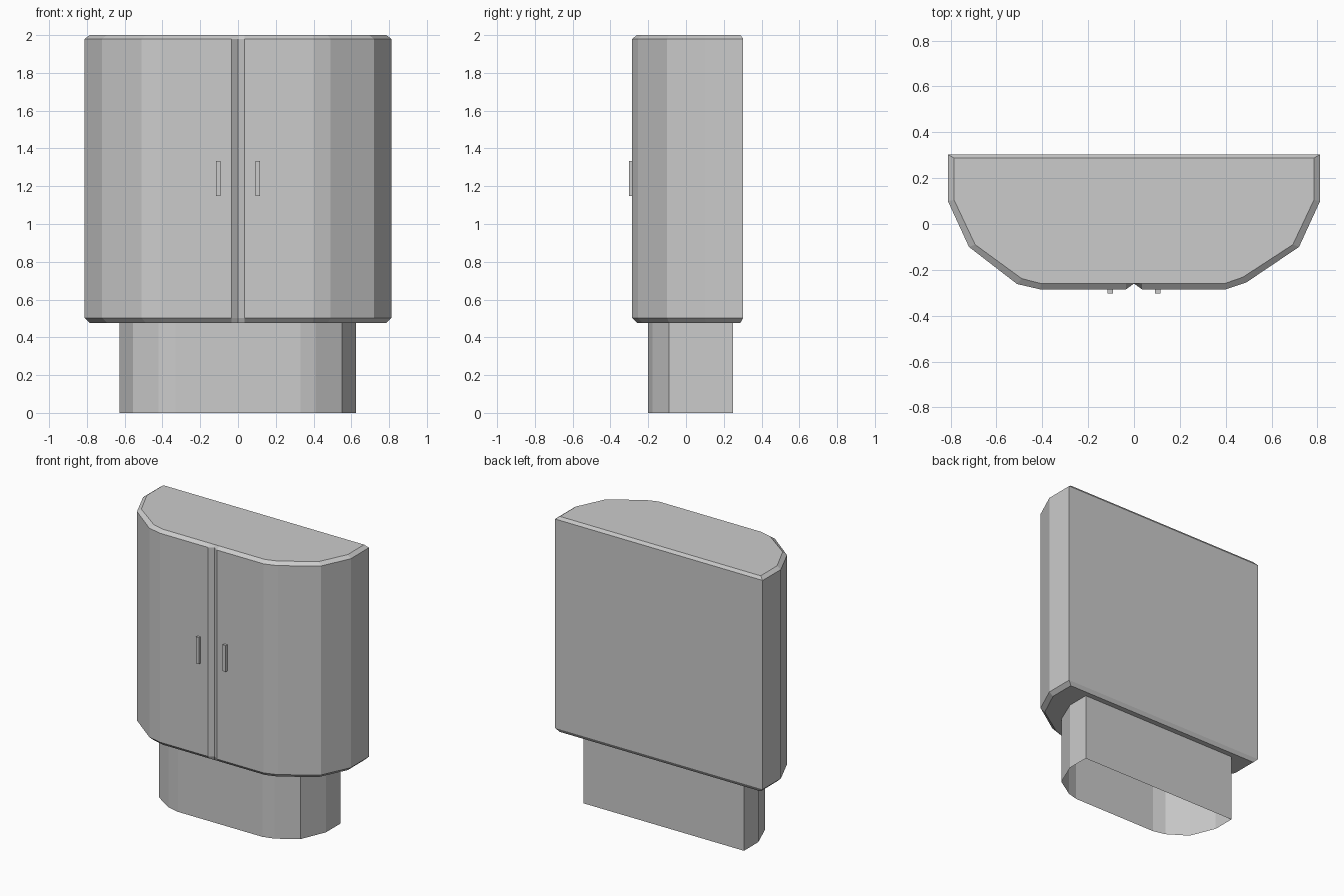
import bpy
import bmesh

cube = bpy.data.objects.get("Cube")
if cube:
    bpy.data.objects.remove(cube)

grey = bpy.data.materials.new("plain grey")
grey.use_nodes = True
colour = (0.6, 0.6, 0.6, 1)
grey.diffuse_color = colour
grey.node_tree.nodes["Principled BSDF"].inputs["Base Color"].default_value = colour


def loft(name, rings, cap=True):
    """Join outlines of equal length, given as (outline, height), bottom to top."""
    bm = bmesh.new()
    loops = [[bm.verts.new((x, y, z)) for x, y in outline] for outline, z in rings]
    for low, high in zip(loops, loops[1:]):
        for i in range(len(low)):
            j = (i + 1) % len(low)
            bm.faces.new((low[i], low[j], high[j], high[i]))
    if cap:
        bm.faces.new(loops[0][::-1])
        bm.faces.new(loops[-1])
    mesh = bpy.data.meshes.new(name)
    bm.to_mesh(mesh)
    bm.free()
    mesh.materials.append(grey)
    obj = bpy.data.objects.new(name, mesh)
    bpy.context.collection.objects.link(obj)
    return obj


# Outlines run from the back right corner round the front to the back left
groove = [(-0.035, -0.285), (0, -0.26), (0.035, -0.285)]
outer = [(-0.812, 0.303), (-0.812, 0.1), (-0.72, -0.1), (-0.51, -0.262), (-0.41, -0.285),
         *groove, (0.4, -0.285), (0.49, -0.255), (0.72, -0.1), (0.812, 0.1), (0.812, 0.303)]
inner = [(-0.785, 0.288), (-0.785, 0.105), (-0.693, -0.09), (-0.49, -0.238), (-0.405, -0.26),
         *[(x, -0.26) for x, y in groove],
         (0.395, -0.26), (0.475, -0.232), (0.693, -0.09), (0.785, 0.105), (0.785, 0.288)]

# Cabinet body with bevelled rims and a groove between the doors
loft("cabinet_body", [(inner, 0.477), (outer, 0.503), (outer, 1.98), (inner, 2.0)])

# Pedestal, an open tube
pedestal = [(-0.628, 0.25), (-0.628, 0.09), (-0.555, -0.09), (-0.42, -0.178), (-0.33, -0.2),
            (0.33, -0.2), (0.41, -0.178), (0.55, -0.09), (0.625, 0.09), (0.625, 0.25)]
loft("pedestal", [(pedestal, 0), (pedestal, 0.477)], cap=False)

# Door handles
for name, x in (("right_handle", -0.104), ("left_handle", 0.104)):
    w = 0.012
    box = [(x - w, -0.303), (x + w, -0.303), (x + w, -0.284), (x - w, -0.284)]
    loft(name, [(box, 1.147), (box, 1.333)])
